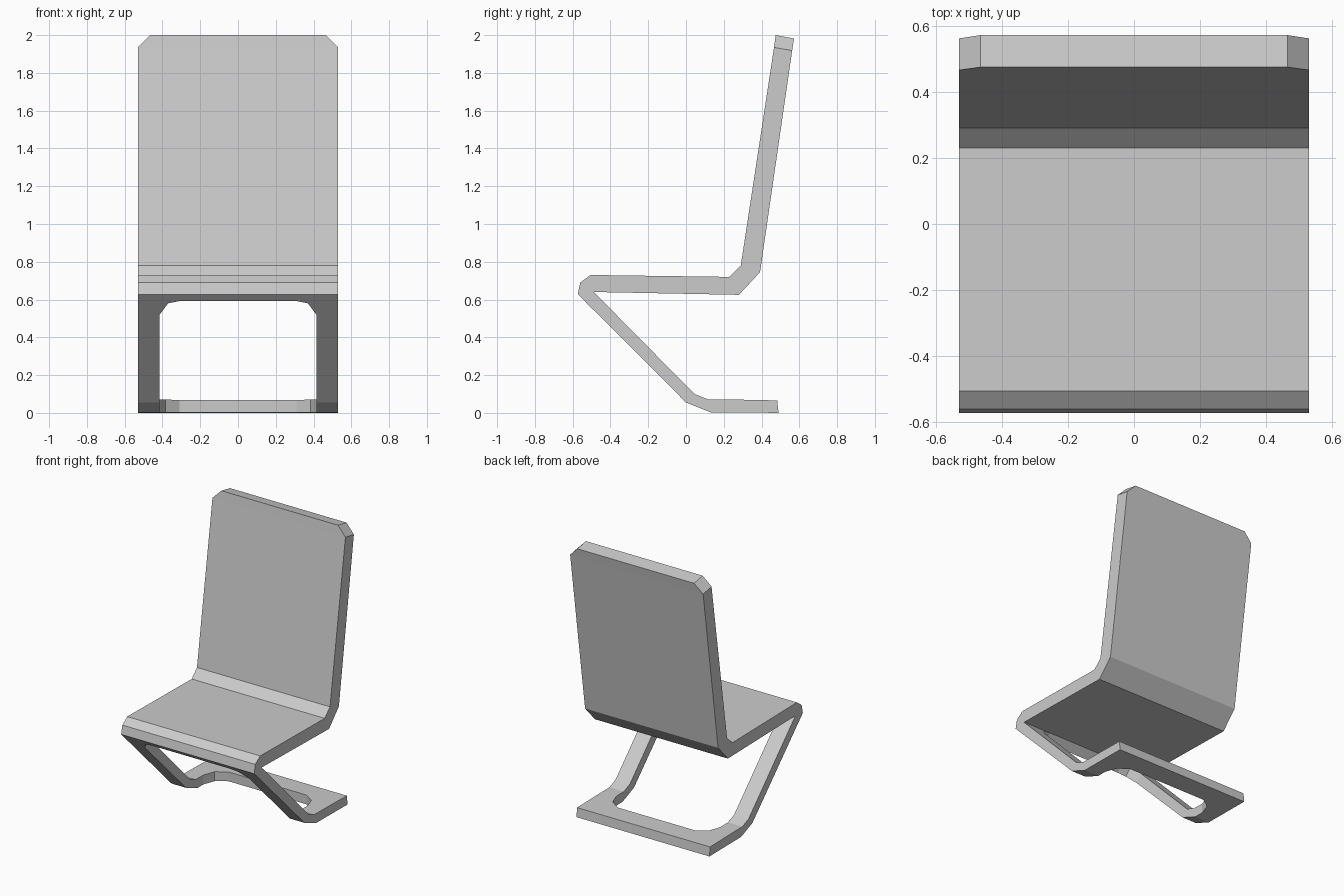
import bpy, bmesh

if "Cube" in bpy.data.objects:
    bpy.data.objects.remove(bpy.data.objects["Cube"])

def line(p, q, t):
    return (p[0] + (q[0] - p[0]) * t, p[1] + (q[1] - p[1]) * t)

W = 0.53                                   # half width of the sheet
BEND = (-0.487, 0.64)                      # inside of the front bend
LEG_A = ((-0.573, 0.628), (0.0, 0.055))    # front/lower line of the leg

def leg(z):
    # matching points on both sides of the sloped leg
    y = 0.055 - z
    return (y, z), (y + 0.048, z + 0.048)

# Stations along the bent sheet: (y,z) of each side, hole half width, outer half width
st = [
    ((0.475, 2.0), (0.572, 1.982), 0, 0.465),   # top of back, clipped corners
    ((0.466, 1.935), (0.562, 1.918), 0, W),
    ((0.29, 0.78), (0.392, 0.745), 0, W),       # back / seat bend
    ((0.23, 0.72), (0.28, 0.625), 0, W),
    ((-0.505, 0.73), BEND, 0, W),               # front bend
    ((-0.56, 0.69), BEND, 0, W),
    (LEG_A[0], BEND, 0, W),
    (leg(0.592)[0], BEND, 0, W),                # opening starts
    (leg(0.592)[0], BEND, 0.31, W),
    (*leg(0.58), 0.37, W),
    (*leg(0.52), 0.415, W),
    (LEG_A[1], (0.045, 0.1), 0.415, W),         # leg / foot bend
    ((0.13, 0.003), (0.115, 0.072), 0.415, W),
    ((0.20, 0.003), (0.20, 0.071), 0.415, W),
    ((0.285, 0.002), (0.285, 0.07), 0.385, W),
    ((0.335, 0.002), (0.335, 0.069), 0.31, W),  # opening ends
    ((0.335, 0.002), (0.335, 0.069), 0, W),
    ((0.49, 0.0), (0.483, 0.066), 0, W),        # foot end
]

bm = bmesh.new()
# One half as a lofted sheet, welded and cleaned
rings = [[bm.verts.new((x, *p)) for x, p in ((w, a), (X, a), (X, b), (w, b))]
         for a, b, w, X in st]
for r, s in zip(rings, rings[1:]):
    for i in range(4):
        j = (i + 1) % 4
        if i == 3 and r[3].co.x == 0 and s[3].co.x == 0:
            continue                            # leave the centre seam open
        bm.faces.new((r[i], r[j], s[j], s[i]))
bm.faces.new(rings[0])
bm.faces.new(rings[-1])
bmesh.ops.remove_doubles(bm, verts=bm.verts, dist=1e-5)
bmesh.ops.delete(bm, geom=[f for f in bm.faces if f.calc_area() < 1e-6], context='FACES')

# Mirror to the other half
copy = bmesh.ops.duplicate(bm, geom=bm.verts[:] + bm.edges[:] + bm.faces[:])['geom']
for v in copy:
    if isinstance(v, bmesh.types.BMVert):
        v.co.x *= -1
bmesh.ops.remove_doubles(bm, verts=bm.verts, dist=1e-5)
bmesh.ops.recalc_face_normals(bm, faces=bm.faces)

me = bpy.data.meshes.new("bent_sheet_chair")
bm.to_mesh(me)
bm.free()
bpy.context.collection.objects.link(bpy.data.objects.new("bent_sheet_chair", me))
